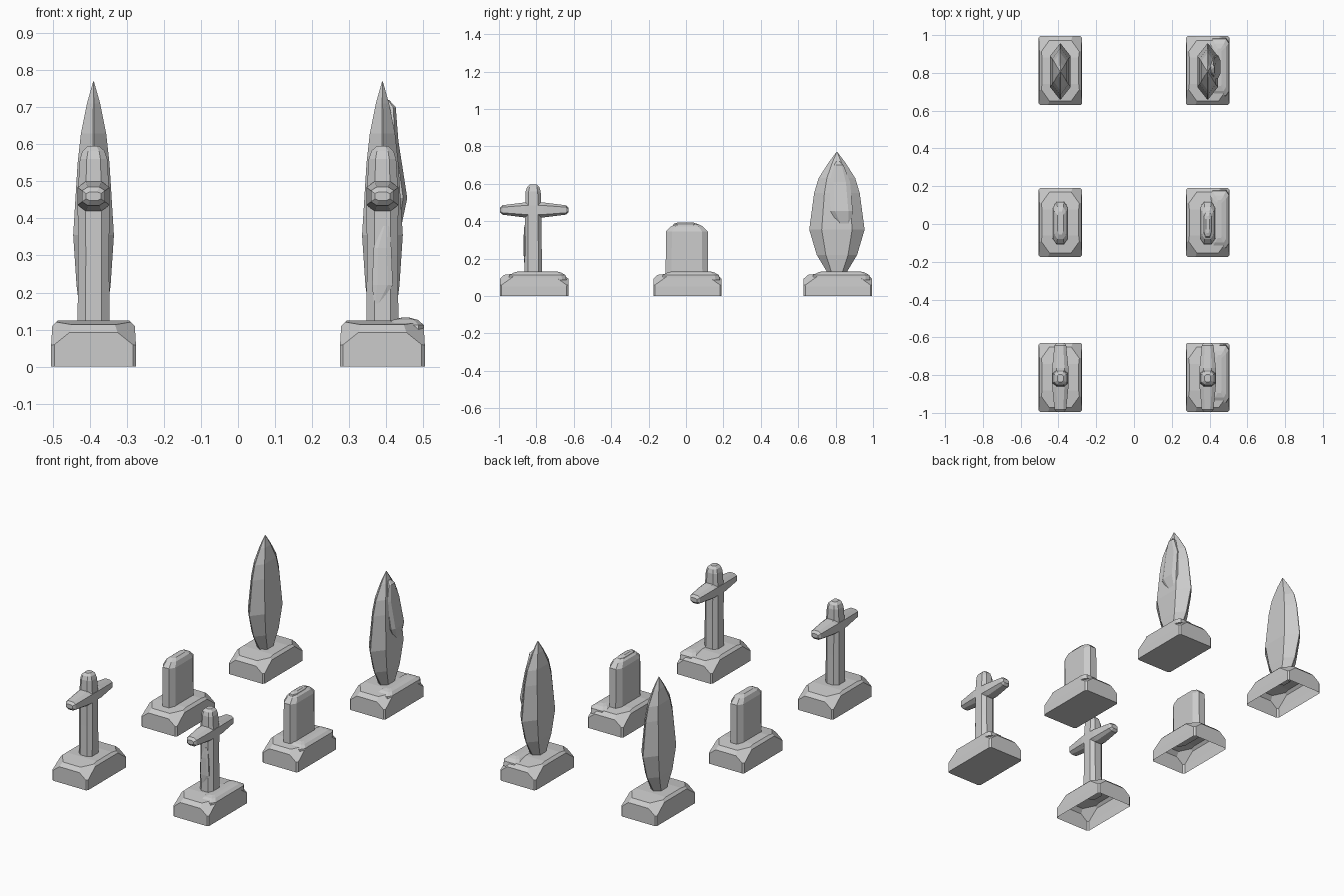
import bpy, bmesh
from mathutils import Vector

if "Cube" in bpy.data.objects:
    bpy.data.objects.remove(bpy.data.objects["Cube"])


def finish(bm, name, loc, rot=(0, 0, 0)):
    bmesh.ops.recalc_face_normals(bm, faces=bm.faces)
    mesh = bpy.data.meshes.new(name)
    bm.to_mesh(mesh)
    bm.free()
    ob = bpy.data.objects.new(name, mesh)
    ob.location = loc
    ob.rotation_euler = rot
    bpy.context.collection.objects.link(ob)
    return ob


def loft(name, rings, loc, fx=0.5, fy=0.6, rot=(0, 0, 0)):
    """Eight-sided faceted column; each ring is (z, half_x, half_y[, cx, cy])."""
    bm = bmesh.new()
    loops = []
    for z, hx, hy, *c in rings:
        cx, cy = c if c else (0, 0)
        pts = [(hx, -fy * hy), (hx, fy * hy), (fx * hx, hy), (-fx * hx, hy),
               (-hx, fy * hy), (-hx, -fy * hy), (-fx * hx, -hy), (fx * hx, -hy)]
        loops.append([bm.verts.new((cx + x, cy + y, z)) for x, y in pts])
    for a, b in zip(loops, loops[1:]):
        for i in range(8):
            j = (i + 1) % 8
            bm.faces.new((a[i], a[j], b[j], b[i]))
    bm.faces.new(loops[0][::-1])
    bm.faces.new(loops[-1])
    return finish(bm, name, loc, rot)


def plinth(name, loc, open_bottom):
    """Stone block with its edges and corners chiselled off by planes."""
    bm = bmesh.new()
    bmesh.ops.create_cube(bm, size=1)
    for v in bm.verts:
        v.co = Vector((v.co.x * 0.23, v.co.y * 0.366, (v.co.z + 0.5) * 0.124))
    cuts = []
    for s in (-1, 1):
        cuts.append(((0, s * 0.07, 0.124), (0, s * 0.12, 1)))
        cuts.append(((0, s * 0.183, 0.092), (0, s * 0.95, 1)))
        cuts.append(((s * 0.115, 0, 0.106), (s, 0, 1)))
        cuts.append(((s * 0.115, 0, 0.05), (s, 0, 0.06)))
        for t in (-1, 1):
            cuts.append(((s * 0.115, t * 0.183, 0.052), (s * 0.8, t * 0.69, 1)))
            cuts.append(((s * 0.115, t * 0.174, 0), (s, t, 0)))
    for co, no in cuts:
        geom = bm.verts[:] + bm.edges[:] + bm.faces[:]
        bmesh.ops.bisect_plane(bm, geom=geom, dist=1e-5, plane_co=co,
                               plane_no=Vector(no).normalized(), clear_outer=True)
        rim = [e for e in bm.edges if e.is_boundary]
        if rim:
            bmesh.ops.holes_fill(bm, edges=rim, sides=0)
    bmesh.ops.recalc_face_normals(bm, faces=bm.faces)
    if open_bottom:
        under = [f for f in bm.faces if f.normal.z < -0.9]
        bmesh.ops.delete(bm, geom=under, context='FACES')
    return finish(bm, name, loc)


CROSS_Y, SLAB_Y, LEAF_Y = -0.812, 0.008, 0.812

for side, x in (("intact", -0.39), ("cracked", 0.39)):
    for kind, y in (("cross", CROSS_Y), ("slab", SLAB_Y), ("blade", LEAF_Y)):
        plinth(f"{side}_{kind}_plinth", (x, y, 0), x < 0)

    # cross: upright and arms
    loft(f"{side}_cross_post", [(0.11, 0.043, 0.048), (0.3, 0.042, 0.045),
         (0.46, 0.043, 0.044), (0.56, 0.037, 0.04), (0.582, 0.03, 0.033),
         (0.595, 0.016, 0.02)], (x, CROSS_Y - 0.005, 0))
    loft(f"{side}_cross_arms", [(-0.183, 0.02, 0.012), (-0.17, 0.031, 0.025),
         (-0.05, 0.043, 0.04), (0.05, 0.043, 0.04), (0.17, 0.031, 0.025),
         (0.183, 0.02, 0.012)], (x, CROSS_Y, 0.46), rot=(1.5708, 0, 0))

    # low headstone
    loft(f"{side}_headstone", [(0.11, 0.041, 0.114), (0.345, 0.04, 0.112),
         (0.372, 0.031, 0.085), (0.384, 0.016, 0.06)],
         (x, SLAB_Y - 0.003, 0), fy=0.72)

    # blade-shaped stone
    loft(f"{side}_blade", [(0.11, 0.032, 0.042), (0.22, 0.046, 0.108),
         (0.355, 0.055, 0.148), (0.55, 0.043, 0.122), (0.63, 0.034, 0.098),
         (0.71, 0.018, 0.047), (0.77, 0.001, 0.002)],
         (x, LEAF_Y - 0.005, 0), fx=0.04, fy=0.55)

# raised broken plates along one edge of each cracked plinth
for kind, y in (("cross", CROSS_Y), ("slab", SLAB_Y), ("blade", LEAF_Y)):
    loft(f"{kind}_plinth_chip", [(0.085, 0.05, 0.155), (0.112, 0.05, 0.15),
         (0.126, 0.034, 0.125), (0.132, 0.012, 0.1)],
         (0.452, y + 0.018, 0), fx=0.7, fy=0.85)

# loose flakes on the cracked stones
loft("blade_flake", [(0.36, 0.012, 0.025, 0.035, 0.04), (0.455, 0.022, 0.06, 0.045, 0.02),
     (0.61, 0.018, 0.055, 0.025, 0.01), (0.7, 0.014, 0.025, 0.022, 0.005),
     (0.72, 0.006, 0.008, 0.012, 0)], (0.39, LEAF_Y, 0))
loft("cross_flake", [(0.17, 0.008, 0.004, -0.015, 0), (0.22, 0.028, 0.008),
     (0.32, 0.024, 0.008), (0.38, 0.008, 0.004, 0.01, 0)],
     (0.39, CROSS_Y - 0.048, 0))
loft("headstone_flake", [(0.36, 0.028, 0.075), (0.385, 0.02, 0.065),
     (0.392, 0.01, 0.045)], (0.39, SLAB_Y - 0.01, 0))
